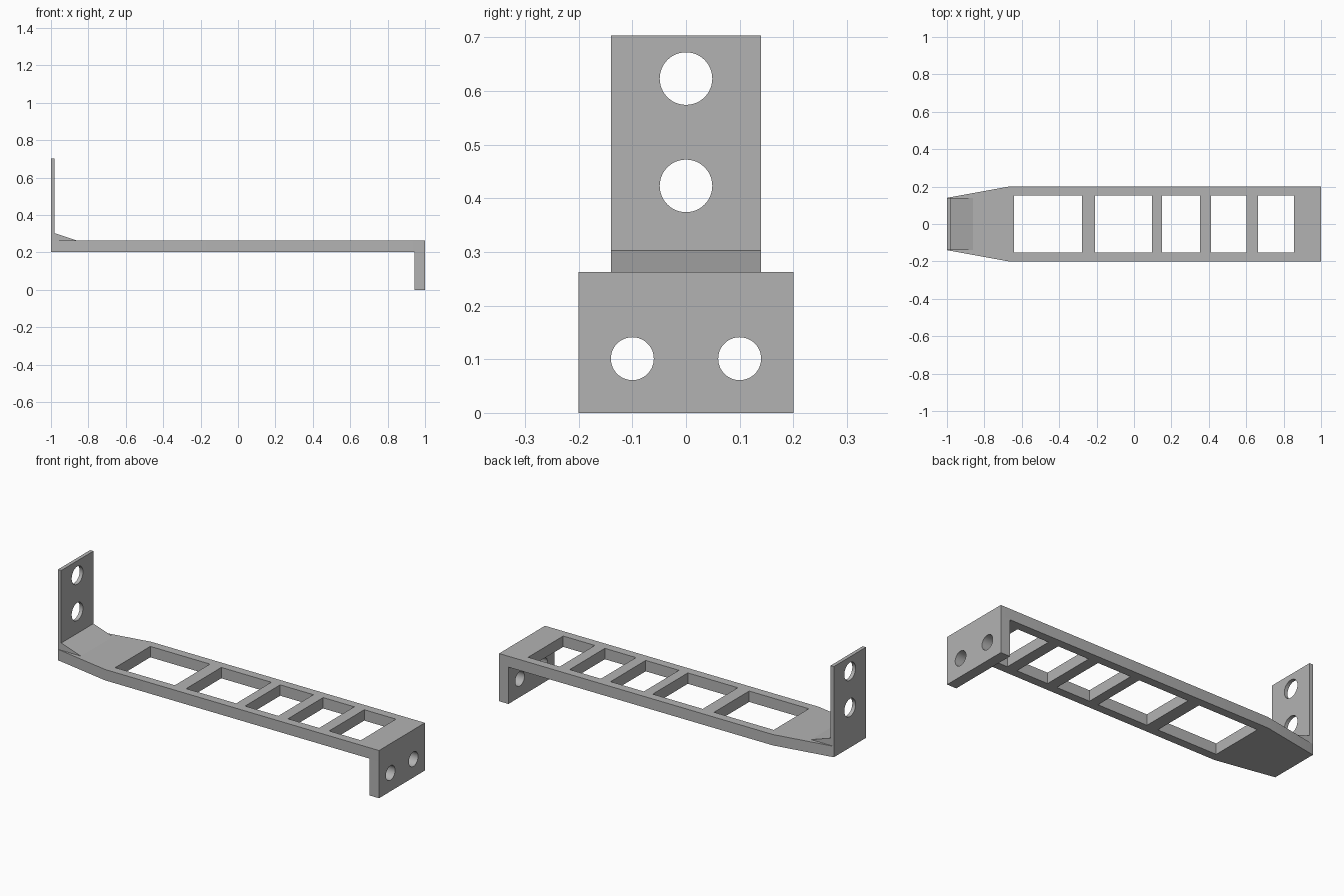
import bpy, bmesh, math
from mathutils import Matrix

cube = bpy.data.objects.get("Cube")
if cube:
    bpy.data.objects.remove(cube, do_unlink=True)

grey = bpy.data.materials.new("grey_metal")
grey.use_nodes = True
grey.diffuse_color = (0.45, 0.45, 0.45, 1)
grey.node_tree.nodes["Principled BSDF"].inputs["Base Color"].default_value = (0.45, 0.45, 0.45, 1)

# Shared dimensions
DECK_LOW, DECK_TOP, TOP = 0.203, 0.263, 0.703
WIDE, NARROW = 0.2, 0.14

# Local plate axes mapped to world: across x, across y
FACING_X = Matrix(((0, 0, 1, 0), (1, 0, 0, 0), (0, 1, 0, 0), (0, 0, 0, 1)))
FACING_Y = Matrix.Rotation(math.pi / 2, 4, "X")


def rect(x0, x1, y0, y1):
    return [(x0, y0), (x1, y0), (x1, y1), (x0, y1)]


def circle(cx, cy, r, n=48):
    return [(cx + r * math.cos(math.tau * i / n), cy + r * math.sin(math.tau * i / n))
            for i in range(n)]


def plate(name, loops, low, high, turn=Matrix()):
    """Solid plate: first loop is the outline, the others are holes."""
    curve = bpy.data.curves.new(name, "CURVE")
    curve.dimensions = "2D"
    curve.fill_mode = "BOTH"
    curve.extrude = (high - low) / 2
    for loop in loops:
        spline = curve.splines.new("POLY")
        spline.points.add(len(loop) - 1)
        for point, (x, y) in zip(spline.points, loop):
            point.co = (x, y, 0, 1)
        spline.use_cyclic_u = True
    temp = bpy.data.objects.new(name + "_outline", curve)
    bpy.context.collection.objects.link(temp)
    bpy.context.view_layer.update()
    graph = bpy.context.evaluated_depsgraph_get()
    mesh = bpy.data.meshes.new_from_object(temp.evaluated_get(graph))
    bpy.data.objects.remove(temp, do_unlink=True)

    # Weld rims, place the plate and tidy its normals
    bm = bmesh.new()
    bm.from_mesh(mesh)
    bmesh.ops.remove_doubles(bm, verts=bm.verts, dist=1e-5)
    bm.transform(turn @ Matrix.Translation((0, 0, (low + high) / 2)))
    bmesh.ops.recalc_face_normals(bm, faces=bm.faces)
    bm.to_mesh(mesh)
    bm.free()
    mesh.name = name
    mesh.materials.clear()
    mesh.materials.append(grey)
    obj = bpy.data.objects.new(name, mesh)
    bpy.context.collection.objects.link(obj)
    bpy.ops.object.select_all(action="DESELECT")
    obj.select_set(True)
    bpy.context.view_layer.objects.active = obj
    bpy.ops.object.shade_smooth_by_angle(angle=math.radians(30))
    return obj


# Tapered deck with five rectangular windows
outline = [(-1, -NARROW), (-0.67, -WIDE), (1, -WIDE), (1, WIDE), (-0.67, WIDE), (-1, NARROW)]
spans = [(-0.642, -0.278), (-0.209, 0.096), (0.15, 0.353), (0.412, 0.602), (0.663, 0.856)]
windows = [rect(a, b, -0.153, 0.153) for a, b in spans]
plate("deck", [outline] + windows, DECK_LOW, DECK_TOP)

# Downturned foot with two side-by-side holes
plate("foot", [rect(-WIDE, WIDE, 0, DECK_LOW), circle(-0.1, 0.101, 0.04), circle(0.1, 0.101, 0.04)],
      0.943, 1, FACING_X)

# Thin upright tab with two stacked holes
plate("upright_tab", [rect(-NARROW, NARROW, DECK_TOP, TOP),
                      circle(0, 0.423, 0.049), circle(0, 0.623, 0.049)],
      -1, -0.98, FACING_X)

# Sloped fillet bracing the tab against the deck
plate("fillet", [[(-0.98, DECK_TOP), (-0.86, DECK_TOP), (-0.98, 0.303)]],
      -NARROW, NARROW, FACING_Y)
